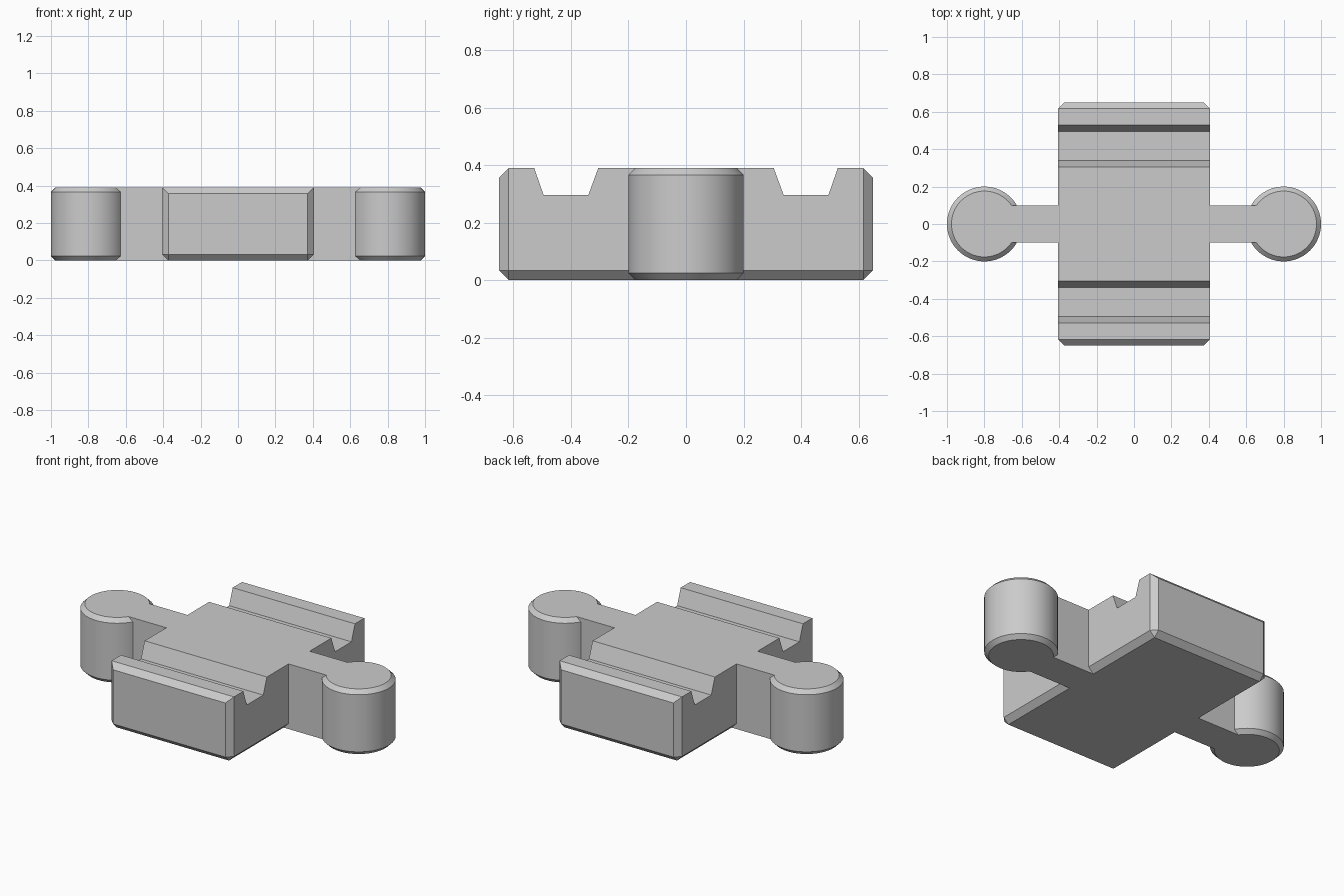
import bpy
import bmesh
import math
from mathutils import Matrix

cube = bpy.data.objects.get("Cube")
if cube:
    bpy.data.objects.remove(cube, do_unlink=True)

HEIGHT = 0.39
BODY_X, BODY_Y = 0.405, 0.65
KNOB_X, KNOB_R = 0.8, 0.2

grey = bpy.data.materials.new("plain grey")
grey.use_nodes = True
colour = (0.6, 0.6, 0.6, 1.0)
grey.diffuse_color = colour
grey.node_tree.nodes["Principled BSDF"].inputs["Base Color"].default_value = colour


def finish(bm, name):
    bmesh.ops.recalc_face_normals(bm, faces=bm.faces[:])
    mesh = bpy.data.meshes.new(name)
    bm.to_mesh(mesh)
    bm.free()
    mesh.materials.append(grey)
    obj = bpy.data.objects.new(name, mesh)
    bpy.context.collection.objects.link(obj)
    return obj


def chamfer(bm, edges, size):
    bmesh.ops.bevel(bm, geom=edges, offset=size, segments=1,
                    profile=0.5, affect='EDGES')


# Body: grooved side profile extruded across x, with chamfered end faces
half = [(0.305, HEIGHT), (0.34, 0.295), (0.495, 0.295), (0.528, HEIGHT),
        (BODY_Y, HEIGHT), (BODY_Y, 0)]
profile = half + [(-y, z) for y, z in reversed(half)]
bm = bmesh.new()
side = bm.faces.new([bm.verts.new((-BODY_X, y, z)) for y, z in profile])
extruded = bmesh.ops.extrude_face_region(bm, geom=[side])["geom"]
bmesh.ops.translate(bm, vec=(2 * BODY_X, 0, 0),
                    verts=[v for v in extruded if isinstance(v, bmesh.types.BMVert)])
chamfer(bm, [e for e in bm.edges
             if all(abs(abs(v.co.y) - BODY_Y) < 1e-4 for v in e.verts)], 0.033)
body = finish(bm, "connector_body")

# Stem: one bar running through the body to both knobs
bm = bmesh.new()
bmesh.ops.create_cube(bm, size=1, matrix=Matrix.Translation((0, 0, HEIGHT / 2))
                      @ Matrix.Diagonal((2 * KNOB_X, 0.2, HEIGHT, 1)))
parts = [finish(bm, "stem")]

# Knobs: upright cylinders with chamfered rims
for name, sign in (("left_knob", 1), ("right_knob", -1)):
    bm = bmesh.new()
    bmesh.ops.create_cone(bm, cap_ends=True, segments=64, radius1=KNOB_R,
                          radius2=KNOB_R, depth=HEIGHT,
                          matrix=Matrix.Translation((sign * KNOB_X, 0, HEIGHT / 2)))
    chamfer(bm, [e for e in bm.edges
                 if abs(e.verts[0].co.z - e.verts[1].co.z) < 1e-4], 0.024)
    parts.append(finish(bm, name))

# Fuse everything into a single solid
bpy.ops.object.select_all(action='DESELECT')
bpy.context.view_layer.objects.active = body
body.select_set(True)
for part in parts:
    union = body.modifiers.new("join " + part.name, 'BOOLEAN')
    union.operation = 'UNION'
    union.solver = 'EXACT'
    union.object = part
    bpy.ops.object.modifier_apply(modifier=union.name)
    bpy.data.objects.remove(part, do_unlink=True)

bpy.ops.object.shade_smooth_by_angle(angle=math.radians(30))
